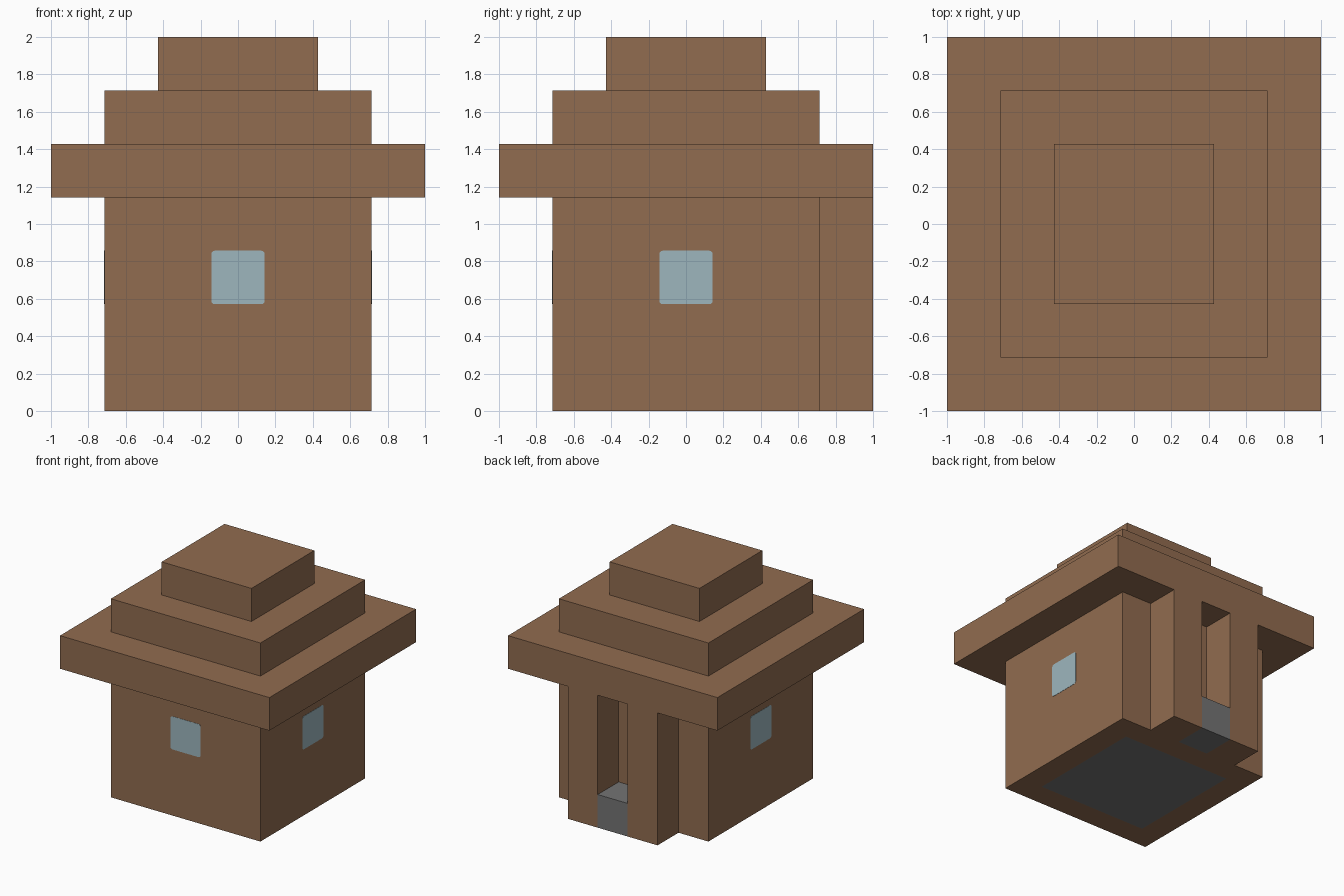
import bpy
import bmesh
from mathutils import Matrix, Vector
from math import pi

if "Cube" in bpy.data.objects:
    bpy.data.objects.remove(bpy.data.objects["Cube"], do_unlink=True)

U = 2 / 7  # one building block


def material(name, rgb):
    m = bpy.data.materials.new(name)
    m.use_nodes = True
    m.diffuse_color = (*rgb, 1)
    m.node_tree.nodes["Principled BSDF"].inputs["Base Color"].default_value = (*rgb, 1)
    return m


wood = material("brown wood", (0.283, 0.150, 0.080))
stone = material("grey stone", (0.174, 0.174, 0.174))
glass = material("pale blue glass", (0.337, 0.468, 0.515))


def finish(name, bm, *mats):
    mesh = bpy.data.meshes.new(name)
    bm.to_mesh(mesh)
    bm.free()
    for m in mats:
        mesh.materials.append(m)
    obj = bpy.data.objects.new(name, mesh)
    bpy.context.collection.objects.link(obj)
    return obj


def box_mesh(size, centre):
    bm = bmesh.new()
    bmesh.ops.create_cube(bm, size=1)
    bmesh.ops.scale(bm, vec=size, verts=bm.verts)
    bmesh.ops.translate(bm, vec=centre, verts=bm.verts)
    return bm


# Walls, with the stone floor inset in the underside
bm = box_mesh((5 * U, 5 * U, 4 * U), (0, 0, 2 * U))
bm.faces.ensure_lookup_table()
floor = min(bm.faces, key=lambda f: f.calc_center_median().z)
bmesh.ops.inset_region(bm, faces=[floor], thickness=U)
floor.material_index = 1
finish("walls", bm, wood, stone)

# Stepped roof
for i, (name, width) in enumerate((("eaves", 7), ("middle_roof", 5), ("top_roof", 3))):
    finish(name, box_mesh((width * U, width * U, U), (0, 0, (4.5 + i) * U)), wood)

# Rear doorway: two posts and a stone step between them
for name, side in (("left_door_post", 1), ("right_door_post", -1)):
    finish(name, box_mesh((U, U, 4 * U), (side * U, 3 * U, 2 * U)), wood)
finish("door_step", box_mesh((U, U, U), (0, 3 * U, U / 2)), stone)

# Thin window panes with softened corners on three walls
for name, turn in (("front_window", 0), ("left_window", pi / 2), ("right_window", -pi / 2)):
    bm = box_mesh((U, 0.004, U), (0, -2.5 * U, 2.5 * U))
    corners = [e for e in bm.edges
               if abs((e.verts[0].co - e.verts[1].co).normalized().dot(Vector((0, 1, 0)))) > 0.9]
    bmesh.ops.bevel(bm, geom=corners, offset=0.018, segments=3, profile=0.5, affect='EDGES')
    bmesh.ops.rotate(bm, cent=(0, 0, 0), matrix=Matrix.Rotation(turn, 3, 'Z'), verts=bm.verts)
    finish(name, bm, glass)
